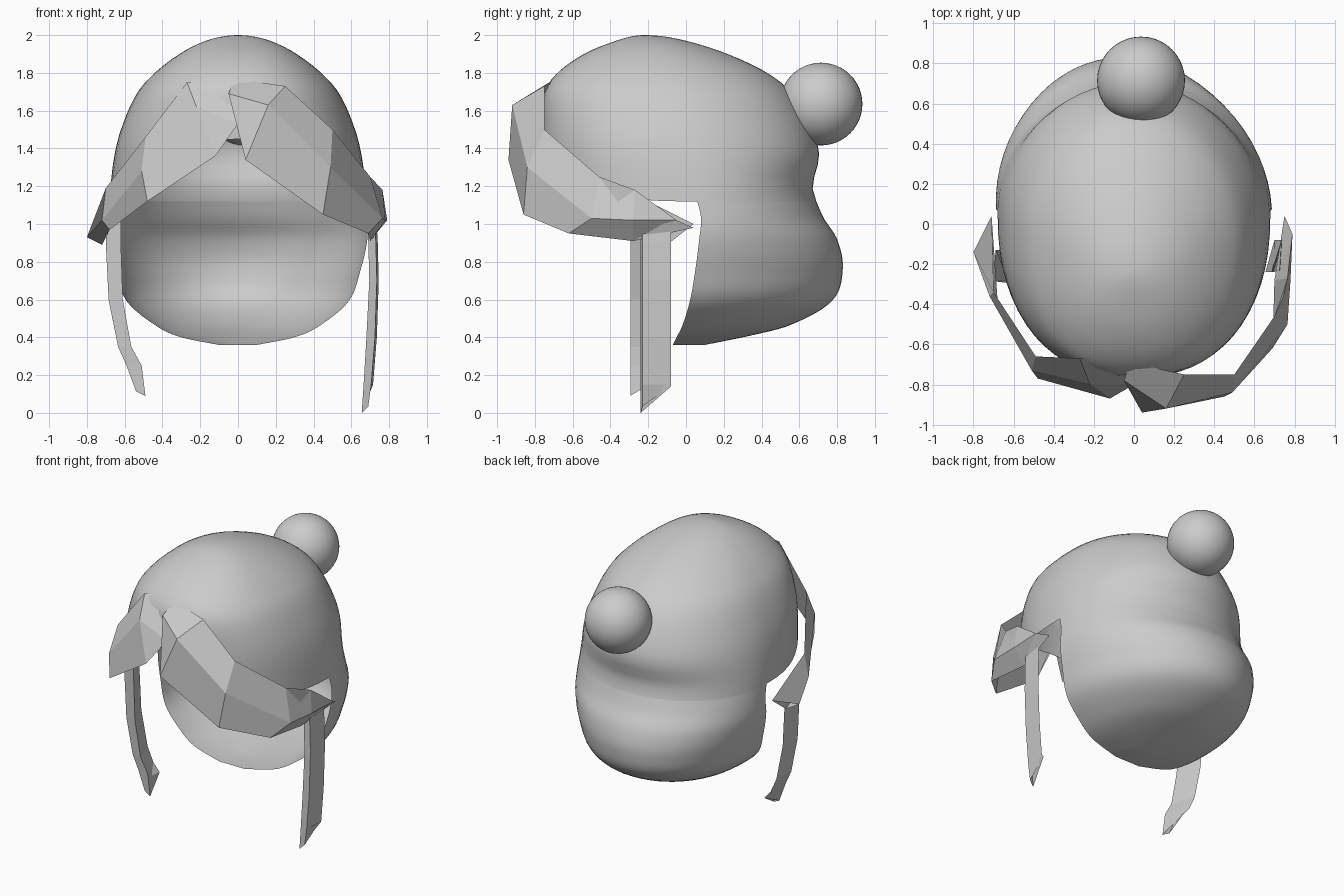
import bpy, bmesh, math

if "Cube" in bpy.data.objects:
    bpy.data.objects.remove(bpy.data.objects["Cube"])

hair = bpy.data.materials.new("hair_grey")
hair.diffuse_color = (0.6, 0.6, 0.6, 1)
hair.use_nodes = True
hair.node_tree.nodes["Principled BSDF"].inputs["Base Color"].default_value = hair.diffuse_color


def make(name, verts, faces, smooth=False):
    me = bpy.data.meshes.new(name)
    me.from_pydata(verts, [], faces)
    bm = bmesh.new()
    bm.from_mesh(me)
    bmesh.ops.remove_doubles(bm, verts=bm.verts, dist=0.0005)
    bmesh.ops.recalc_face_normals(bm, faces=bm.faces)
    for f in bm.faces:
        f.smooth = smooth
    bm.to_mesh(me)
    bm.free()
    me.materials.append(hair)
    ob = bpy.data.objects.new(name, me)
    bpy.context.collection.objects.link(ob)
    return ob


def grid(rows, closed=False):
    n = len(rows[0])
    faces = []
    for i in range(len(rows) - 1):
        for j in range(n if closed else n - 1):
            k = (j + 1) % n
            faces.append((i * n + j, i * n + k, (i + 1) * n + k, (i + 1) * n + j))
    return [p for r in rows for p in r], faces


def curve(table, s):
    """Smooth interpolation of table rows (key, values...) with rising key."""
    n = len(table)
    s = min(max(s, table[0][0]), table[-1][0])
    i = 0
    while i < n - 2 and s > table[i + 1][0]:
        i += 1
    a, b = table[i], table[i + 1]
    h = b[0] - a[0]
    t = (s - a[0]) / h

    def slope(k, c):
        p, q = table[max(k - 1, 0)], table[min(k + 1, n - 1)]
        return (q[c] - p[c]) / (q[0] - p[0])
    return [(2*t**3 - 3*t**2 + 1) * a[c] + (t**3 - 2*t**2 + t) * h * slope(i, c)
            + (3*t**2 - 2*t**3) * b[c] + (t**3 - t**2) * h * slope(i + 1, c)
            for c in range(1, len(a))]


def power(v, p):
    return math.copysign(abs(v) ** p, v)


# Crown: z, half width, front y, back y, widest y
crown = [(2.0, 0, -.22, -.22, -.22), (1.97, .17, -.37, 0, -.2), (1.9, .31, -.54, .22, -.16),
         (1.8, .44, -.68, .43, -.11), (1.7, .53, -.75, .555, -.08), (1.5, .62, -.765, .67, -.04),
         (1.36, .655, -.76, .705, 0), (1.2, .675, -.75, .67, .05), (1.12, .68, -.74, .69, .06)]
crown = [(math.sqrt(2 - r[0]),) + r[1:] for r in crown]
N, M = 64, 26
rows = []
for i in range(M + 1):
    ring = []
    for j in range(N):
        c, s = math.cos(2 * math.pi * j / N), math.sin(2 * math.pi * j / N)
        z_edge = 1.12 + 0.33 * max(0, -s) ** 3   # hairline rises to the forehead
        w = math.sqrt(2 - z_edge) * i / M
        hw, yf, yb, yc = curve(crown, w)
        if s < 0:
            x, y = hw * power(c, .85), yc - (yc - yf) * (-s) ** .85
        else:
            x, y = hw * c - .02 * s * i / M, yc + (yb - yc) * s
        ring.append((x, y, 2 - w * w))
    rows.append(ring)
make("hair_crown", *grid(rows, True), smooth=True)

# Nape: z, half width, front edge y, back y (open to the front, rounded below)
nape = [(.36, .1, -.07, .1), (.4, .3, -.05, .3), (.46, .43, -.02, .54), (.59, .585, .02, .77),
        (.76, .65, .05, .83), (.92, .685, .07, .80), (1.03, .685, .08, .73), (1.12, .68, .06, .69)]
rows = []
for i in range(31):
    z = .36 + .76 * (i / 30) ** 1.3
    hw, ye, yb = curve(nape, z)
    row = []
    for j in range(33):
        c, s = math.cos(math.pi * j / 32), math.sin(math.pi * j / 32)
        lean = .02 + .04 * math.sin(math.pi * i / 30)   # back leans slightly to one side
        row.append((hw * c - lean * s, ye + (yb - ye) * s, z))
    rows.append(row)
v, f = grid(rows)
f.append(tuple(range(33)))
make("hair_nape", v, f, smooth=True)

# Bun
bpy.ops.mesh.primitive_uv_sphere_add(segments=40, ring_count=24, radius=.219, location=(.035, .715, 1.635))
bun = bpy.context.object
bun.name = "hair_bun"
bun.data.materials.append(hair)
bpy.ops.object.shade_smooth()

# Fringe locks: faceted prisms, rows are upper edge, fold, lower edge, closed behind
right = [[(-.02, -.69, 1.77), (.25, -.75, 1.73), (.5, -.75, 1.5), (.70, -.46, 1.25), (.765, -.27, 1.18), (.79, -.05, 1.02)],
         [(-.05, -.78, 1.69), (.16, -.92, 1.63), (.49, -.84, 1.30), (.765, -.5, 1.03), (.78, -.28, 1.02), (.79, -.05, 1.02)],
         [(.04, -.94, 1.34), (.04, -.94, 1.34), (.45, -.86, 1.05), (.69, -.62, .95), (.70, -.28, .91), (.75, .04, .98)]]
left = [[(-.03, -.69, 1.77), (-.27, -.67, 1.75), (-.49, -.66, 1.46), (-.70, -.34, 1.19), (-.71, .04, 1.0)],
        [(.0, -.80, 1.53), (-.22, -.80, 1.62), (-.51, -.73, 1.28), (-.72, -.36, 1.02), (-.80, -.14, .93)],
        [(-.12, -.87, 1.36), (-.12, -.87, 1.36), (-.48, -.77, 1.12), (-.68, -.38, .97), (-.72, -.10, .89)]]
for name, lock in (("fringe_right", right), ("fringe_left", left)):
    v, f = grid(lock + lock[:1])
    make(name, v, f)


# Side strands: z, inner x, outer x; triangular section
def strand(name, profile, y0, y1, tip_drop):
    rows = []
    for k, (z, xi, xo) in enumerate(profile):
        end = tip_drop if k == len(profile) - 1 else 0
        rows.append([(xi, y0, z), (xo, y0 + .01, z + end * .25), (xo + .01, y1, z + end)])
    make(name, *grid(rows, True))


strand("side_strand_right", [(.99, .685, .725), (.9, .69, .73), (.7, .695, .735), (.4, .68, .725),
                             (.15, .665, .705), (0, .655, .69)], -.24, -.08, .14)
strand("side_strand_left", [(1.03, -.62, -.70), (.9, -.62, -.70), (.6, -.61, -.685), (.35, -.565, -.635),
                            (.25, -.51, -.59), (.09, -.49, -.54)], -.295, -.13, .1)
